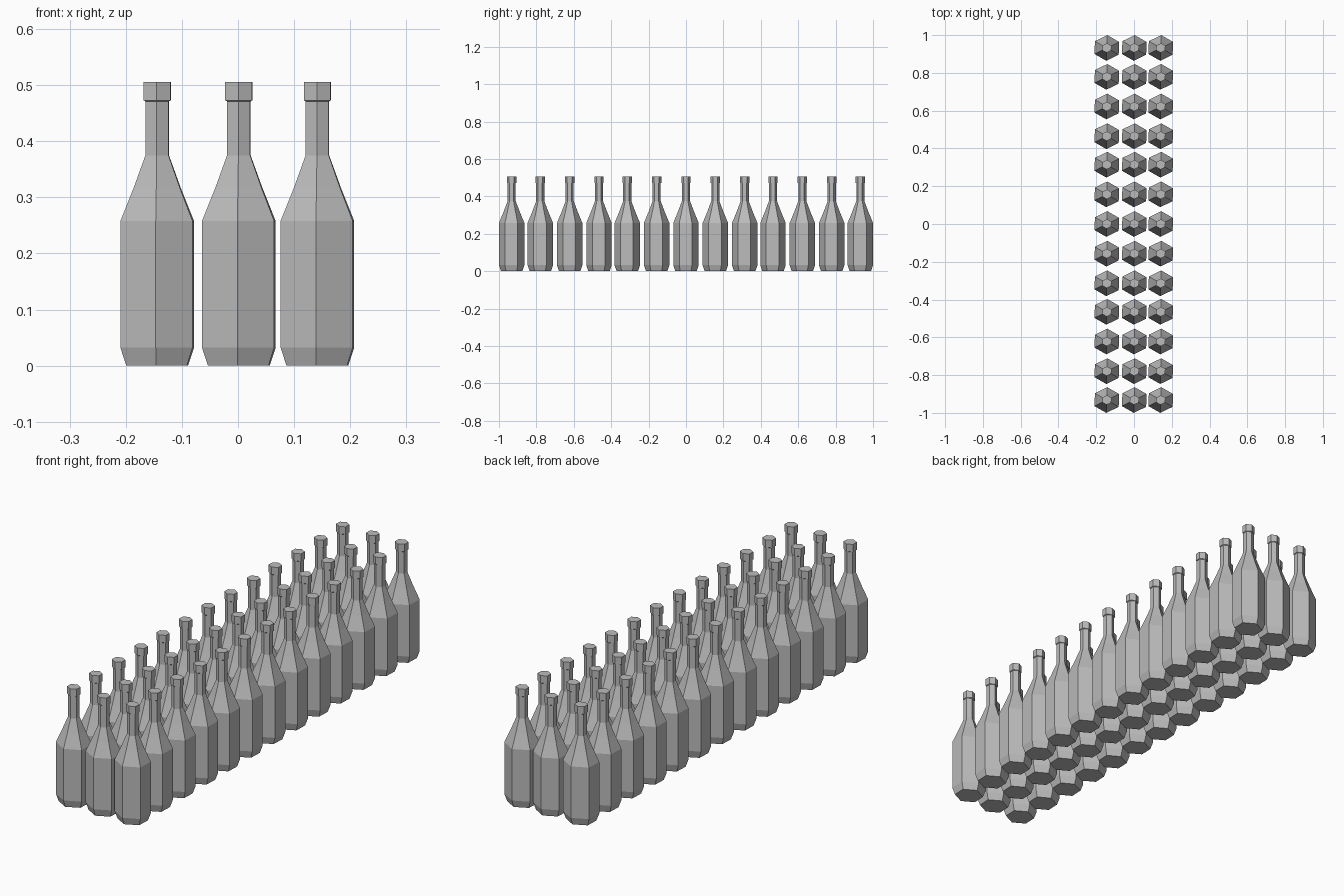
import bpy
import bmesh
from math import cos, sin, radians

cube = bpy.data.objects.get("Cube")
if cube:
    bpy.data.objects.remove(cube, do_unlink=True)

# Single grey glass colour
grey = bpy.data.materials.new("grey_glass")
grey.use_nodes = True
colour = (0.5, 0.5, 0.5, 1.0)
grey.diffuse_color = colour
grey.node_tree.nodes["Principled BSDF"].inputs["Base Color"].default_value = colour

SIDES = 6
RADIUS_X, RADIUS_Y = 0.0742, 0.068
TURN = radians(-92)  # one corner faces almost straight forward

# Bottle profile: (fraction of body radius, height)
PROFILE = [
    (0.84, 0.0),     # foot
    (1.0, 0.032),    # body bottom
    (1.0, 0.258),    # body top
    (0.635, 0.318),  # shoulder
    (0.32, 0.375),   # neck bottom
    (0.32, 0.471),   # neck top
    (0.37, 0.473),   # lip underside
    (0.37, 0.506),   # lip top
]


def make_bottle_mesh():
    bm = bmesh.new()
    rings = []
    for scale, z in PROFILE:
        ring = []
        for i in range(SIDES):
            a = TURN + radians(360 / SIDES * i)
            ring.append(bm.verts.new((RADIUS_X * scale * cos(a), RADIUS_Y * scale * sin(a), z)))
        rings.append(ring)
    for low, high in zip(rings, rings[1:]):
        for i in range(SIDES):
            j = (i + 1) % SIDES
            bm.faces.new((low[i], low[j], high[j], high[i]))
    bm.faces.new(reversed(rings[0]))
    bm.faces.new(rings[-1])
    bmesh.ops.recalc_face_normals(bm, faces=bm.faces[:])
    mesh = bpy.data.meshes.new("bottle")
    bm.to_mesh(mesh)
    bm.free()
    mesh.materials.append(grey)
    return mesh


# Three columns of thirteen bottles, mirrored front to back
columns = {"right": -0.144, "middle": 0.0015, "left": 0.1415}
half_rows = [0.157, 0.314, 0.465, 0.622, 0.779, 0.932]
rows = [-y for y in reversed(half_rows)] + [0.0] + half_rows

bottle = make_bottle_mesh()
for side, x in columns.items():
    for n, y in enumerate(rows, 1):
        obj = bpy.data.objects.new(f"bottle_{side}_{n}", bottle)
        obj.location = (x, y, 0)
        bpy.context.collection.objects.link(obj)
